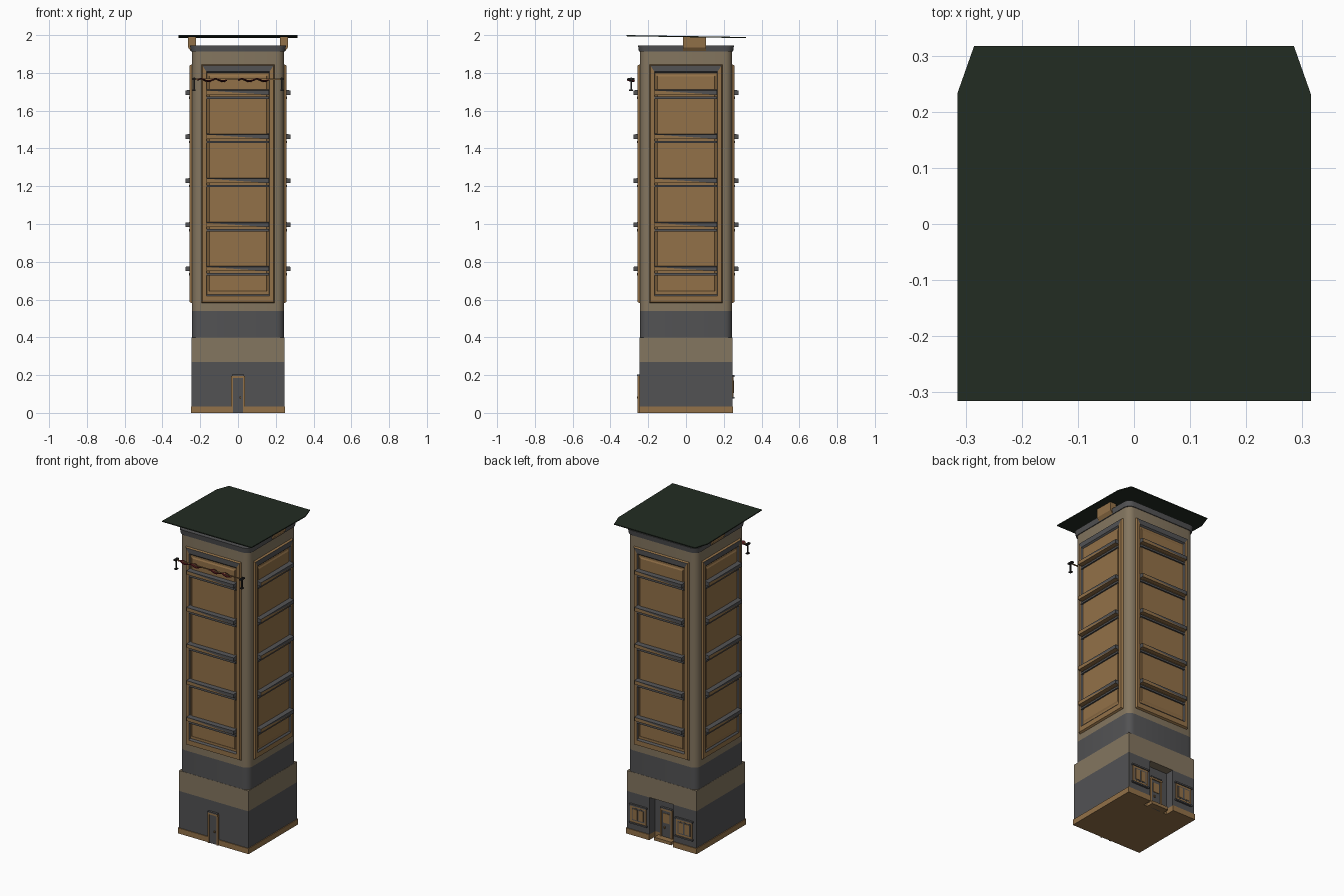
import bpy, bmesh, math
from mathutils import Matrix, Vector

cube = bpy.data.objects.get("Cube")
if cube:
    bpy.data.objects.remove(cube, do_unlink=True)


def material(name, r, g, b):
    m = bpy.data.materials.new(name)
    m.use_nodes = True
    m.diffuse_color = (r, g, b, 1)
    m.node_tree.nodes["Principled BSDF"].inputs["Base Color"].default_value = (r, g, b, 1)
    return m


BROWN = material("brown_wood", 0.29, 0.165, 0.065)
TAN = material("tan_stone", 0.23, 0.18, 0.115)
GREY = material("dark_grey_stone", 0.085, 0.085, 0.088)
GREEN = material("dark_green_roof", 0.016, 0.025, 0.016)
RED = material("dark_red_cloth", 0.10, 0.012, 0.015)
BLACK = material("near_black_metal", 0.02, 0.02, 0.02)


def finish(name, bm, *mats):
    bmesh.ops.recalc_face_normals(bm, faces=bm.faces)
    mesh = bpy.data.meshes.new(name)
    bm.to_mesh(mesh)
    bm.free()
    for m in mats:
        mesh.materials.append(m)
    ob = bpy.data.objects.new(name, mesh)
    bpy.context.collection.objects.link(ob)
    return ob


def prism(name, pts, start, end, mat, axis="z", top_scale=1):
    """Extrude an outline along z, or an (x, z) outline along y."""
    bm = bmesh.new()
    rings = []
    for h, s in ((start, 1), (end, top_scale)):
        rings.append([bm.verts.new((a * s, b * s, h) if axis == "z" else (a, h, b))
                      for a, b in pts])
    lo, hi = rings
    bm.faces.new(lo)
    bm.faces.new(hi)
    for i in range(len(pts)):
        j = (i + 1) % len(pts)
        bm.faces.new((lo[i], lo[j], hi[j], hi[i]))
    return finish(name, bm, mat)


def box(name, x0, x1, y0, y1, z0, z1, mat):
    return prism(name, [(x0, y0), (x1, y0), (x1, y1), (x0, y1)], z0, z1, mat)


def rounded_square(half, radius, steps=4):
    pts = []
    for q in range(4):
        mid = math.pi / 4 + q * math.pi / 2
        cx = math.copysign(half - radius, math.cos(mid))
        cy = math.copysign(half - radius, math.sin(mid))
        for i in range(steps + 1):
            a = q * math.pi / 2 + i * math.pi / 2 / steps
            pts.append((cx + radius * math.cos(a), cy + radius * math.sin(a)))
    return pts


def notched_square(half, w=0.085, back=0.19):
    return [(-half, -half), (half, -half), (half, half), (w, half),
            (w, back), (-w, back), (-w, half), (-half, half)]


# Tower body, stacked from the ground up
prism("plinth", notched_square(0.25), 0, 0.035, BROWN)
prism("ground_storey", notched_square(0.245), 0.035, 0.27, GREY)
box("stone_band", -0.245, 0.245, -0.245, 0.245, 0.27, 0.4, TAN)
smooth_parts = [
    prism("grey_band", rounded_square(0.244, 0.042), 0.4, 0.54, GREY),
    prism("tower_shaft", rounded_square(0.244, 0.042), 0.54, 1.915, TAN),
    prism("cornice", rounded_square(0.249, 0.042), 1.912, 1.945, GREY, top_scale=1.02),
]


# Framed panel: nested rectangles stepping out and back in
def framed_panel():
    rings = [(0.195, 0.58, 1.845, 0.243), (0.189, 0.587, 1.84, 0.256),
             (0.168, 0.618, 1.808, 0.256), (0.163, 0.628, 1.80, 0.247),
             (0.154, 0.64, 1.788, 0.247), (0.150, 0.65, 1.78, 0.251)]
    bm = bmesh.new()
    loops = [[bm.verts.new((x, -d, z)) for x, z in ((-w, lo), (w, lo), (w, hi), (-w, hi))]
             for w, lo, hi, d in rings]
    for k in range(len(loops) - 1):
        a, b = loops[k], loops[k + 1]
        for i in range(4):
            j = (i + 1) % 4
            f = bm.faces.new((a[i], a[j], b[j], b[i]))
            # Grey inner rim, and grey head piece on the frame
            f.material_index = int(k == 2 or (k == 1 and i == 2))
    bm.faces.new(loops[-1])
    return finish("front_panel", bm, BROWN, GREY)


# Sill: grey ledge whose front is split diagonally into two colours
def sill():
    bm = bmesh.new()
    section = ((-0.243, 0.016), (-0.279, 0.011), (-0.279, -0.012), (-0.243, -0.012))
    l, r = [[bm.verts.new((x, y, z)) for y, z in section] for x in (-0.168, 0.165)]
    bm.faces.new(l)
    bm.faces.new(r)
    for i in (0, 2, 3):
        j = (i + 1) % 4
        f = bm.faces.new((l[i], l[j], r[j], r[i]))
        f.material_index = int(i == 2)
    bm.faces.new((l[1], r[2], r[1]))
    bm.faces.new((l[1], l[2], r[2])).material_index = 1
    return finish("front_sill_1", bm, GREY, BROWN)


def copy_turned(ob, name, turn, lift=0):
    new = ob.copy()
    new.name = name
    new.matrix_world = Matrix.Rotation(turn * math.pi / 2, 4, "Z") @ Matrix.Translation((0, 0, lift))
    bpy.context.collection.objects.link(new)


panel = framed_panel()
ledge = sill()
rail = box("front_rail_1", -0.168, 0.165, -0.26, -0.245, -0.034, -0.022, GREY)
for turn, side in enumerate(("front", "left", "back", "right")):
    if turn:
        copy_turned(panel, side + "_panel", turn)
    for n in range(5):
        height = 0.762 + n * 0.2335
        if turn or n:
            copy_turned(ledge, f"{side}_sill_{n + 1}", turn, height)
            copy_turned(rail, f"{side}_rail_{n + 1}", turn, height)
for ob in (ledge, rail):
    ob.location.z = 0.762


# Door: leaf, frame posts, head and knob; sign gives the outward y direction
def door(name, wall, sign, half, top):
    def part(label, x0, x1, d, z0, z1, mat):
        y0, y1 = sorted((wall - sign * 0.005, wall + sign * d))
        box(f"{name}_{label}", x0, x1, y0, y1, z0, z1, mat)
    w = 0.011
    part("leaf", -half + w, half - w, 0.006, 0.0, top - w, GREY)
    for s, label in ((-1, "right_post"), (1, "left_post")):
        a, b = sorted((s * half, s * (half - w)))
        part(label, a, b, 0.011, 0.0, top - w, BROWN)
    part("head", -half, half, 0.012, top - w, top, BROWN)
    part("cap", -half + 0.004, half - 0.004, 0.014, top, top + 0.007, GREY)
    part("knob", 0.008, 0.017, 0.014, 0.075, 0.087, BROWN)


door("front_door", -0.245, -1, 0.037, 0.195)
door("back_door", 0.19, 1, 0.043, 0.2)
box("back_door_panel", -0.022, 0.022, 0.195, 0.199, 0.11, 0.17, BROWN)
box("back_step", -0.06, 0.06, 0.185, 0.235, 0, 0.02, BROWN)

# Pair of back windows, each with two panes
for s, side in ((1, "left"), (-1, "right")):
    c = s * 0.162
    box(side + "_window_frame", c - 0.056, c + 0.056, 0.24, 0.251, 0.085, 0.19, BROWN)
    box(side + "_window_recess", c - 0.044, c + 0.044, 0.245, 0.252, 0.098, 0.178, GREY)
    for t in (-1, 1):
        p = c + t * 0.021
        box(f"{side}_window_pane_{t + 2}", p - 0.016, p + 0.016, 0.245, 0.254, 0.105, 0.171, BROWN)
    box(side + "_window_cap", c - 0.062, c + 0.062, 0.24, 0.257, 0.19, 0.2, GREY)
    box(side + "_window_sill", c - 0.062, c + 0.062, 0.24, 0.257, 0.076, 0.085, GREY)

# Brackets that carry the roof
for s, side in ((1, "left"), (-1, "right")):
    outline = [(0.222, 1.991), (0.266, 1.991), (0.264, 1.935), (0.25, 1.915), (0.222, 1.94)]
    prism(side + "_roof_bracket", [(s * x, z) for x, z in outline], -0.015, 0.105, BROWN, axis="y")

# Thin roof, clipped at the back corners and tilted slightly backwards
roof = prism("roof", [(-0.315, -0.315), (0.315, -0.315), (0.315, 0.232), (0.285, 0.317),
                      (-0.285, 0.317), (-0.315, 0.232)], 1.994, 2.0, GREEN)
for v in roof.data.vertices:
    v.co.z -= 0.01 * (v.co.y + 0.315) / 0.63

# Garland: rope between two posts, with wavy red cloth
box("garland_rope", -0.235, 0.235, -0.294, -0.288, 1.763, 1.769, BROWN)
for s, side in ((1, "left"), (-1, "right")):
    x = s * 0.232
    box(side + "_garland_post", x - 0.004, x + 0.004, -0.295, -0.287, 1.705, 1.775, BLACK)
    box(side + "_garland_foot", x - 0.008, x + 0.008, -0.301, -0.281, 1.705, 1.711, BLACK)
    box(side + "_garland_cap", x - 0.008, x + 0.008, -0.309, -0.273, 1.763, 1.772, BLACK)
for name, x0, x1 in (("right_cloth", -0.215, -0.06), ("left_cloth", 0.0, 0.16)):
    bm = bmesh.new()
    previous = None
    for i in range(17):
        t = i / 16
        z = 1.764 + 0.006 * math.sin(t * 4 * math.pi)
        w = 0.008 + 0.012 * abs(math.sin(t * 2 * math.pi))
        pair = [bm.verts.new((x0 + (x1 - x0) * t, -0.291 + k * w, z - 0.003 * k)) for k in (-1, 1)]
        if previous:
            bm.faces.new((previous[0], pair[0], pair[1], previous[1]))
        previous = pair
    cloth = finish(name, bm, RED)
    cloth.modifiers.new("thickness", "SOLIDIFY").thickness = 0.004

# Smooth the rounded corners, keep the edges sharp
bpy.ops.object.select_all(action="DESELECT")
for ob in smooth_parts:
    ob.select_set(True)
bpy.context.view_layer.objects.active = smooth_parts[0]
bpy.ops.object.shade_smooth_by_angle(angle=math.radians(35))
